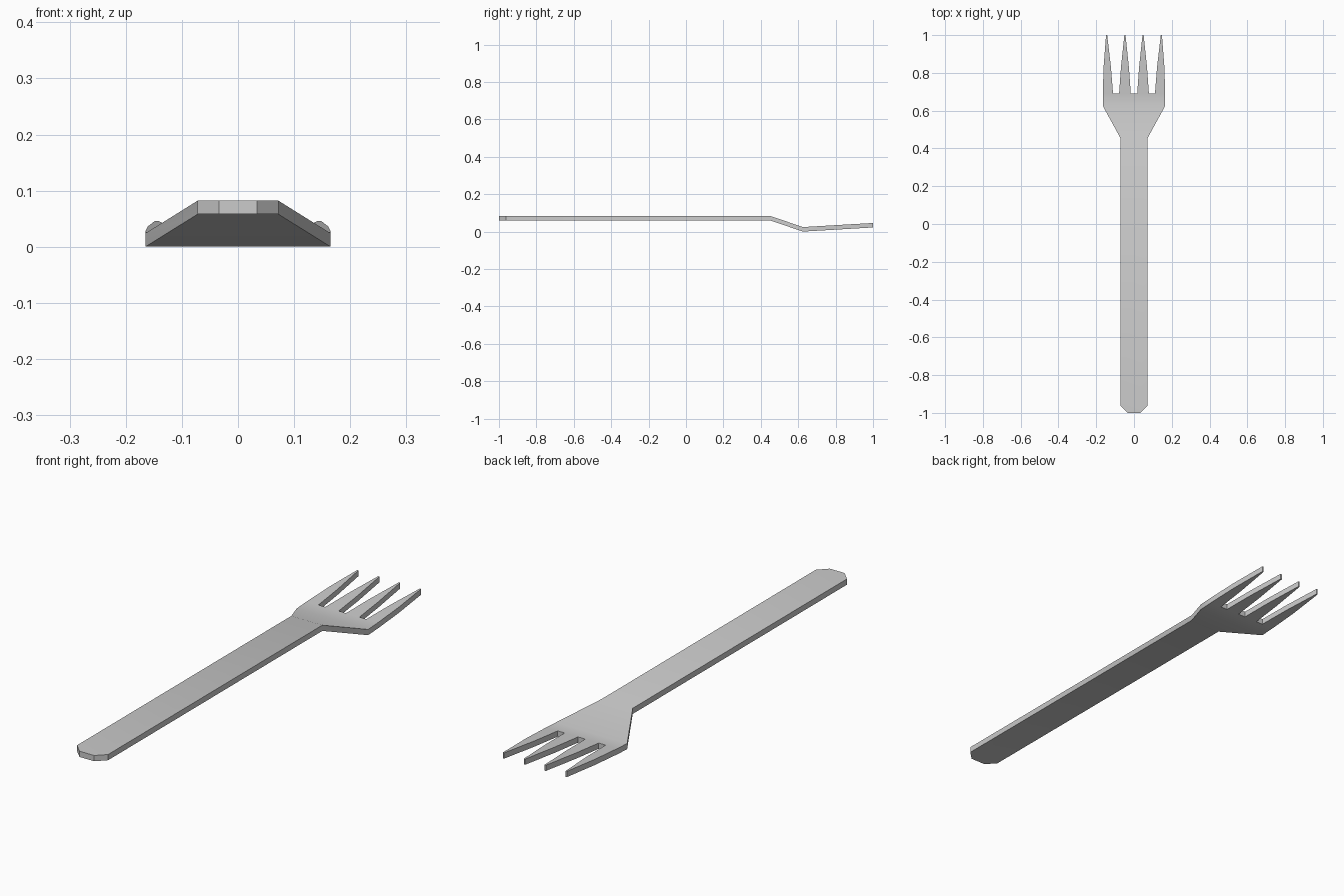
import bpy, bmesh

if "Cube" in bpy.data.objects:
    bpy.data.objects.remove(bpy.data.objects["Cube"])

THICK = 0.024
# side profile of the upper surface: (y, z)
PROFILE = [(-1, 0.082), (0.455, 0.082), (0.625, 0.024), (1.0, 0.046)]


def top_z(y):
    for (y0, z0), (y1, z1) in zip(PROFILE, PROFILE[1:]):
        if y <= y1:
            return z0 + (z1 - z0) * (y - y0) / (y1 - y0)
    return PROFILE[-1][1]


bm = bmesh.new()
cache = {}


def vert(x, y):
    key = (round(x, 4), round(y, 4))
    if key not in cache:
        cache[key] = bm.verts.new((x, y, top_z(y)))
    return cache[key]


def face(points):
    bm.faces.new([vert(x, y) for x, y in points])


W, HEAD, ROOT = 0.072, 0.165, 0.69

# handle with clipped end, then flared neck
face([(-0.034, -1), (0.034, -1), (W, -0.962), (W, 0.455), (-W, 0.455), (-W, -0.962)])
face([(-W, 0.455), (W, 0.455), (HEAD, 0.625), (-HEAD, 0.625)])

# tines: (root left, root right, middle left, middle right, tip centre)
right = [(0.017, 0.079, 0.027, 0.069, 0.048),
         (0.111, HEAD, 0.122, 0.161, 0.145)]
left = [(-b, -a, -d, -c, -t) for a, b, c, d, t in reversed(right)]
tines = left + right

# head plate up to the tine roots
roots = [x for t in tines for x in t[:2]]
face([(-HEAD, 0.625), (HEAD, 0.625)] + [(x, ROOT) for x in reversed(roots)])

for a, b, c, d, t in tines:
    face([(a, ROOT), (b, ROOT), (d, 0.83), (c, 0.83)])
    face([(c, 0.83), (d, 0.83), (t + 0.003, 1.0), (t - 0.003, 1.0)])

# give the sheet its thickness
res = bmesh.ops.extrude_face_region(bm, geom=bm.faces[:], use_keep_orig=True)
for v in res["geom"]:
    if isinstance(v, bmesh.types.BMVert):
        v.co.z -= THICK
bmesh.ops.recalc_face_normals(bm, faces=bm.faces[:])

mesh = bpy.data.meshes.new("fork")
bm.to_mesh(mesh)
bm.free()
fork = bpy.data.objects.new("fork", mesh)
bpy.context.collection.objects.link(fork)
bpy.context.view_layer.objects.active = fork
fork.select_set(True)
bpy.ops.object.shade_smooth_by_angle(angle=0.52)
